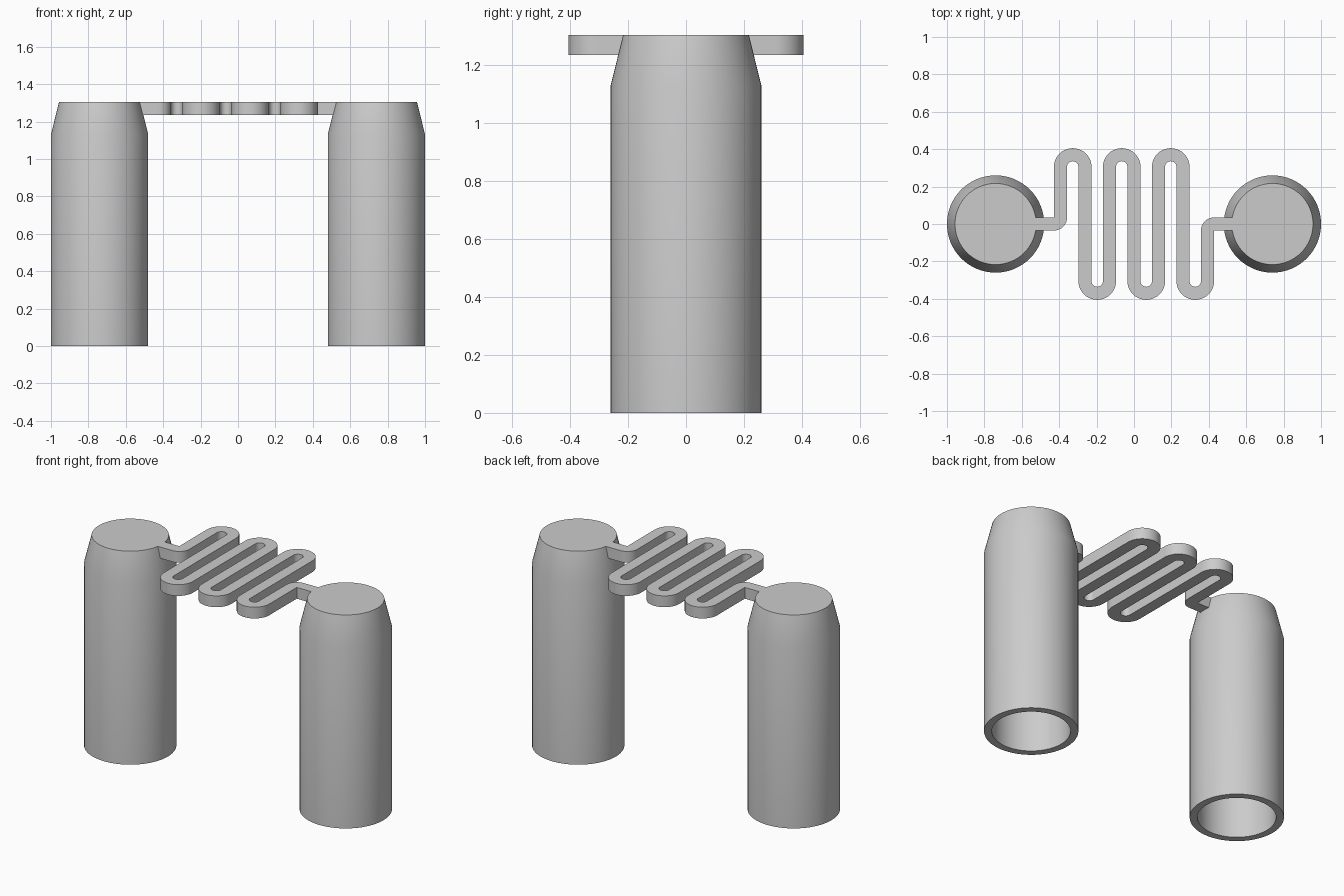
import bpy, bmesh, math
from mathutils import Vector, Matrix

cube = bpy.data.objects.get("Cube")
if cube:
    bpy.data.objects.remove(cube)

TOP = 1.305
POST_X = 0.74

# Single flat grey
grey = bpy.data.materials.new("plain grey")
grey.use_nodes = True
colour = (0.6, 0.6, 0.6, 1)
grey.diffuse_color = colour
grey.node_tree.nodes["Principled BSDF"].inputs["Base Color"].default_value = colour


def finish(bm, name):
    bmesh.ops.remove_doubles(bm, verts=bm.verts, dist=1e-5)
    bmesh.ops.recalc_face_normals(bm, faces=bm.faces)
    mesh = bpy.data.meshes.new(name)
    bm.to_mesh(mesh)
    bm.free()
    mesh.materials.append(grey)
    obj = bpy.data.objects.new(name, mesh)
    bpy.context.collection.objects.link(obj)
    bpy.ops.object.select_all(action="DESELECT")
    obj.select_set(True)
    bpy.context.view_layer.objects.active = obj
    bpy.ops.object.shade_smooth_by_angle(angle=math.radians(30))
    return obj


# Hollow posts: open at the bottom, tapered and closed at the top
def post(name, x, segments=64):
    profile = [(0.26, 0), (0.26, 1.13), (0.217, TOP)]
    bore = [(0.174, 1.235), (0.217, 1.11), (0.217, 0)]
    bm = bmesh.new()
    rings = []
    for r, z in bore + profile:
        ring = bmesh.ops.create_circle(bm, segments=segments, radius=r,
                                       matrix=Matrix.Translation((x, 0, z)))
        rings.append(ring["verts"])
    for a, b in zip(rings, rings[1:]):
        for i in range(segments):
            j = (i + 1) % segments
            bm.faces.new((a[i], a[j], b[j], b[i]))
    bm.faces.new(rings[0])
    bm.faces.new(rings[-1])
    return finish(bm, name)


post("right_post", -POST_X)
post("left_post", POST_X)


# Winding strip: a path of straights and turns, swept to a flat band
HALF_WIDTH, THICK = 0.035, 0.07
PITCH, LEG, LOOPS = 0.131, 0.61, 6
START = -0.53


class Path:
    def __init__(self, x, y):
        self.pos, self.heading = Vector((x, y)), 0.0
        self.stations = []
        self.mark()

    def direction(self):
        return Vector((math.cos(self.heading), math.sin(self.heading)))

    def mark(self):
        self.stations.append((self.pos.copy(), self.direction().orthogonal()))

    def forward(self, length):
        self.pos += self.direction() * length
        self.mark()

    def turn(self, degrees, radius, steps):
        side = math.copysign(radius, degrees)
        centre = self.pos + self.direction().orthogonal() * side
        for _ in range(steps):
            self.heading += math.radians(degrees) / steps
            self.pos = centre - self.direction().orthogonal() * side
            self.mark()


lead = -START - PITCH * LOOPS / 2 - HALF_WIDTH
half_leg = LEG / 2 - HALF_WIDTH
path = Path(START, 0)
path.forward(lead)
path.turn(90, HALF_WIDTH, 10)
path.forward(half_leg)
for i in range(LOOPS):
    path.turn(180 if i % 2 else -180, PITCH / 2, 20)
    path.forward(LEG if i < LOOPS - 1 else half_leg)
path.turn(-90, HALF_WIDTH, 10)
path.forward(lead)

bm = bmesh.new()
pairs = [[bm.verts.new((*(p + n * s), TOP)) for s in (-HALF_WIDTH, HALF_WIDTH)]
         for p, n in path.stations]
for (a, b), (c, d) in zip(pairs, pairs[1:]):
    bm.faces.new((a, c, d, b))
bmesh.ops.remove_doubles(bm, verts=bm.verts, dist=1e-5)
extruded = bmesh.ops.extrude_face_region(bm, geom=bm.faces[:], use_keep_orig=True)
lower = [v for v in extruded["geom"] if isinstance(v, bmesh.types.BMVert)]
bmesh.ops.translate(bm, verts=lower, vec=(0, 0, -THICK))
finish(bm, "winding_strip")
